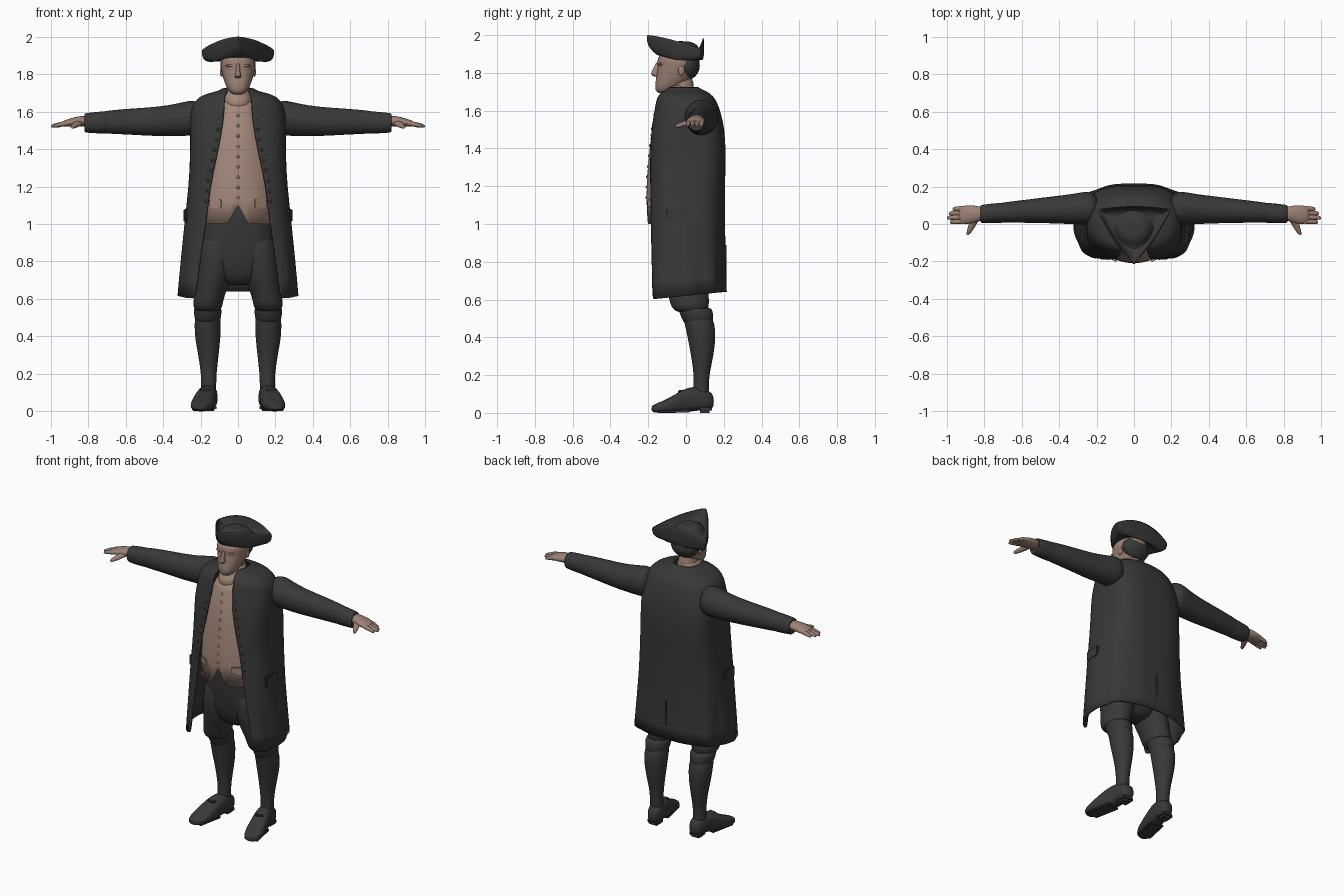
import bpy, bmesh
from math import sin, cos, pi, asin, radians
from mathutils import Matrix

old = bpy.data.objects.get("Cube")
if old:
    bpy.data.objects.remove(old)


def material(name, rgb):
    m = bpy.data.materials.new(name)
    m.use_nodes = True
    m.diffuse_color = (*rgb, 1)
    m.node_tree.nodes["Principled BSDF"].inputs["Base Color"].default_value = (*rgb, 1)
    return m


DARK = material("charcoal cloth", (0.04, 0.04, 0.04))
SKIN = material("skin", (0.33, 0.22, 0.175))
LINEN = material("tan waistcoat", (0.375, 0.25, 0.2))


def finish(bm, name, mat, mirror=False, subsurf=0, thick=0):
    bmesh.ops.recalc_face_normals(bm, faces=bm.faces)
    mesh = bpy.data.meshes.new(name)
    bm.to_mesh(mesh)
    bm.free()
    mesh.materials.append(mat)
    ob = bpy.data.objects.new(name, mesh)
    bpy.context.collection.objects.link(ob)
    bpy.ops.object.select_all(action="DESELECT")
    ob.select_set(True)
    bpy.context.view_layer.objects.active = ob
    bpy.ops.object.shade_smooth_by_angle(angle=radians(50))
    if subsurf:
        ob.modifiers.new("round", "SUBSURF").levels = subsurf
        ob.modifiers["round"].render_levels = subsurf
    if thick:
        mod = ob.modifiers.new("thickness", "SOLIDIFY")
        mod.thickness, mod.offset = thick, 0
    if mirror:
        ob.modifiers.new("mirror", "MIRROR")
    return ob


def skin_rings(rings, closed=True, caps=True):
    """Bridge equal-length point rows into a surface."""
    bm = bmesh.new()
    rows = [[bm.verts.new(p) for p in ring] for ring in rings]
    n = len(rows[0])
    for lo, hi in zip(rows, rows[1:]):
        for i in range(n if closed else n - 1):
            j = (i + 1) % n
            bm.faces.new((lo[i], lo[j], hi[j], hi[i]))
    if caps:
        bm.faces.new(rows[0])
        bm.faces.new(rows[-1])
    return bm


def spow(v, p):
    return abs(v) ** p * (1 if v >= 0 else -1)


def loft(name, axis, rows, mat, mirror=True, power=2, n=20):
    """Rows are (position on axis, two centre values, two radii)."""
    rings = []
    for t, u, v, ru, rv in rows:
        ring = []
        for k in range(n):
            a = 2 * pi * k / n
            p = [u + ru * spow(cos(a), 2 / power), v + rv * spow(sin(a), 2 / power)]
            p.insert("xyz".index(axis), t)
            ring.append(p)
        rings.append(ring)
    return finish(skin_rings(rings), name, mat, mirror, 1)


def block(name, centre, size, mat, turn=0, mirror=True):
    bm = bmesh.new()
    bmesh.ops.create_cube(bm, size=1, matrix=Matrix.Translation(centre)
                          @ Matrix.Rotation(turn, 4, "Z") @ Matrix.Diagonal((*size, 1)))
    bmesh.ops.bevel(bm, geom=bm.edges[:], offset=min(size) * 0.3, segments=2, affect="EDGES")
    return finish(bm, name, mat, mirror)


def balls(name, spots, size, mat, mirror):
    bm = bmesh.new()
    for s in spots:
        bmesh.ops.create_uvsphere(bm, u_segments=16, v_segments=10, radius=1,
                                  matrix=Matrix.Translation(s) @ Matrix.Diagonal((*size, 1)))
    return finish(bm, name, mat, mirror)


def sample(rows, z):
    """Interpolate a table sorted downward by its first value."""
    for a, b in zip(rows, rows[1:]):
        if a[0] >= z >= b[0]:
            f = (a[0] - z) / (a[0] - b[0])
            return [p + (q - p) * f for p, q in zip(a, b)]


# Open-fronted long coat: height, half width, front, back, opening
COAT = [(1.72, .08, -.10, .06, .055), (1.705, .10, -.115, .085, .06),
        (1.695, .15, -.13, .11, .065), (1.675, .21, -.15, .14, .07), (1.63, .24, -.16, .165, .073),
        (1.58, .248, -.168, .18, .076), (1.5, .25, -.18, .2, .085),
        (1.35, .25, -.19, .205, .115), (1.2, .258, -.195, .2, .15),
        (1.0, .28, -.195, .2, .17), (.8, .297, -.197, .205, .205), (.62, .31, -.2, .21, .225)]


def coat_point(row, f):
    """Point on the left half; f runs from the front edge to the back."""
    z, hw, yf, yb, gap = row
    front = 3.2 if z < 1.55 else 2.4
    start = asin((gap / hw) ** (front / 2))
    a = start + (pi - start) * f
    p = 2.6 if cos(a) < 0 and z < 1.1 else front
    fold = 1 + .06 * max(0, 1.1 - z) * sin(f * 22) * sin(pi * f)
    x = hw * abs(sin(a)) ** (2 / p) * fold
    y = (yf + yb) / 2 - (yb - yf) / 2 * spow(cos(a), 2 / p) * fold
    if f == 1:
        x = 0
    return (x, y, z + (.1 * y if z < .7 else 0))


STEPS = 28
coat_rows = []
for row in COAT:
    half = [coat_point(row, k / STEPS) for k in range(STEPS + 1)]
    coat_rows.append(half + [(-x, y, z) for x, y, z in half[-2::-1]])
finish(skin_rings(coat_rows, False, False), "coat", DARK, subsurf=1, thick=.012)

spots = []
for k in range(9):
    x, y, z = coat_point(sample(COAT, 1.56 - k * .055), .02)
    spots.append((x + .006, y - .003, z))
balls("coat_buttons", spots, (.008, .006, .008), DARK, True)
block("coat_pocket_flaps", (.277, -.05, 1.045), (.018, .11, .07), DARK, -.08)
block("back_vent_edge", (0, .209, .77), (.008, .012, .24), DARK, mirror=False)

# Sleeves and turned cuffs
loft("sleeves", "x", [(.19, .08, 1.565, .07, .08), (.235, .083, 1.566, .09, .095),
     (.27, .083, 1.564, .09, .094), (.32, .08, 1.557, .082, .088), (.42, .076, 1.547, .074, .08),
     (.55, .07, 1.547, .064, .072), (.68, .062, 1.545, .056, .064), (.8, .055, 1.54, .047, .052)], DARK)
loft("cuffs", "x", [(.69, .06, 1.543, .052, .058), (.7, .06, 1.543, .056, .062),
     (.81, .054, 1.54, .05, .054), (.822, .054, 1.54, .047, .05), (.815, .054, 1.54, .03, .03)], DARK)

# Hands with separate fingers held together
loft("palms", "x", [(.79, .055, 1.55, .034, .029), (.83, .055, 1.55, .04, .029),
     (.87, .051, 1.546, .051, .026), (.91, .049, 1.54, .05, .02), (.94, .047, 1.535, .042, .014)], SKIN)
for k, (name, tip) in enumerate(zip(("little", "ring", "middle", "index"), (.97, .99, 1.0, .985))):
    y = .084 - .023 * k
    loft(name + "_fingers", "x", [(.89, y, 1.54, .014, .015), (.94, y - .002, 1.534, .014, .014),
         (tip - .015, y - .004, 1.526, .013, .011), (tip, y - .005, 1.521, .008, .007)], SKIN, n=10)
loft("thumbs", "y", [(.04, .845, 1.543, .026, .019), (0, .86, 1.533, .023, .016),
     (-.035, .878, 1.522, .016, .013), (-.06, .888, 1.516, .009, .009)], SKIN, n=10)

# Waistcoat front with a notched hem
VEST = [(1.67, .07, -.125), (1.6, .11, -.16), (1.4, .16, -.188),
        (1.25, .185, -.202), (1.13, .195, -.205), (1.0, .2, -.203)]
vest_rows = []
for z, hw, yf in VEST:
    ring = []
    for k in range(33):
        a = radians(-80 + 5 * k)
        x = hw * sin(a)
        notch = max(0, .1 - 1.8 * abs(x)) if z == 1.0 else 0
        ring.append((x, -.06 + (yf + .06) * cos(a), z + notch))
    vest_rows.append(ring)
finish(skin_rings(vest_rows, False, False), "waistcoat", LINEN, thick=.008)
balls("waistcoat_buttons", [(0, sample(VEST, z)[2] - .004, z) for z in
      [1.14 + .055 * k for k in range(9)]], (.008, .006, .008), LINEN, False)
block("waistcoat_pocket_flaps", (.12, -.181, 1.11), (.07, .014, .045), LINEN, .55)

# Neck and neck cloth
loft("neck", "z", [(1.6, 0, -.03, .065, .07), (1.7, 0, -.03, .06, .07),
     (1.8, 0, -.03, .06, .075)], SKIN, False)
loft("cravat", "z", [(1.6, 0, -.055, .07, .09), (1.64, 0, -.058, .08, .098), (1.67, 0, -.055, .08, .096),
     (1.69, 0, -.046, .073, .086), (1.72, 0, -.04, .07, .082), (1.74, 0, -.035, .063, .076)], LINEN, False)

# Head and facial features
loft("head", "z", [(1.69, 0, -.115, .025, .03), (1.705, 0, -.11, .046, .05), (1.73, 0, -.092, .061, .073),
     (1.765, 0, -.068, .075, .092), (1.8, 0, -.05, .085, .104), (1.825, 0, -.044, .09, .104),
     (1.845, 0, -.04, .093, .112), (1.87, 0, -.04, .094, .112), (1.91, 0, -.04, .085, .1)],
     SKIN, False, 2.2, 28)
loft("nose", "z", [(1.778, 0, -.152, .012, .012), (1.787, 0, -.163, .02, .022),
     (1.8, 0, -.163, .015, .024), (1.83, 0, -.152, .01, .018), (1.86, 0, -.145, .009, .012)], SKIN, False, n=12)
balls("brows", [(.036, -.133, 1.846)], (.03, .014, .008), SKIN, True)
balls("lips", [(0, -.15, 1.757), (0, -.148, 1.748)], (.024, .01, .006), SKIN, False)
balls("chin", [(0, -.142, 1.718)], (.028, .02, .02), SKIN, False)
balls("ears", [(.087, -.025, 1.812)], (.009, .017, .026), SKIN, True)
balls("hair", [(0, .01, 1.84)], (.094, .063, .075), DARK, False)

# Three-cornered hat: one folded sheet from head opening, over the brim, to the crown
CORNERS = [(0, -.24), (.235, .095), (-.235, .095)]


def hat_ring(size, base, lift, sag, roundness):
    """Blend a triangle with an oval; lift raises the front, sag lowers the rear corners."""
    ring = []
    for side in range(3):
        (ax, ay), (bx, by) = CORNERS[side], CORNERS[(side + 1) % 3]
        for k in range(16):
            f = k / 16
            tx, ty = ax + (bx - ax) * f, ay + (by - ay) * f
            a = (side + f) * 2 * pi / 3
            x = tx * (1 - roundness) + .14 * sin(a) * roundness
            y = ty * (1 - roundness) - (.14 * cos(a) + .02) * roundness
            rear = min(1, abs(tx) / .235) ** 2
            front = max(0, (-.03 - ty) / .2)
            ring.append((x * size, -.03 + (y + .03) * size, base + lift * front - sag * rear))
    return ring


hat = [hat_ring(.6, 1.9, 0, 0, 1), hat_ring(.76, 1.872, .01, 0, .8),
       hat_ring(.86, 1.862, .05, 0, .45), hat_ring(.96, 1.885, .06, .008, .28),
       hat_ring(.96, 1.988, .013, .063, .22), hat_ring(.92, 1.994, .01, .063, .24),
       hat_ring(.82, 1.94, .02, .03, .4), hat_ring(.7, 1.918, .01, 0, .9),
       hat_ring(.62, 1.945, 0, 0, 1), hat_ring(.45, 1.963, 0, 0, 1), hat_ring(.2, 1.968, 0, 0, 1)]
finish(skin_rings(hat), "three_cornered_hat", DARK, subsurf=1)

# Breeches
loft("breeches_seat", "z", [(1.2, 0, -.01, .17, .14), (1.05, 0, -.005, .185, .155), (.95, 0, 0, .2, .152),
     (.85, 0, 0, .205, .14), (.77, 0, 0, .18, .125), (.71, 0, 0, .12, .1), (.67, 0, 0, .07, .07)],
     DARK, False, 2.4, 28)
loft("breeches_legs", "z", [(.98, .1, -.005, .1, .135), (.82, .113, -.005, .107, .133), (.7, .13, 0, .094, .118),
     (.62, .152, .015, .081, .107), (.58, .16, .018, .081, .105), (.55, .162, .025, .076, .095),
     (.53, .162, .03, .06, .075)], DARK)
loft("knee_bands", "z", [(.56, .162, .045, .07, .085), (.545, .162, .05, .077, .092),
     (.5, .162, .062, .072, .085), (.46, .162, .068, .062, .073)], DARK)

# Stockinged calves, shoes, heels and buckles
loft("stockings", "z", [(.55, .162, .05, .068, .08), (.46, .162, .075, .071, .08), (.4, .162, .083, .07, .075),
     (.3, .158, .087, .055, .06), (.2, .156, .082, .041, .04), (.13, .157, .08, .041, .042),
     (.06, .157, .08, .04, .04)], DARK)
loft("shoes", "y", [(.148, .15, .06, .022, .03), (.128, .152, .065, .043, .05), (.07, .157, .077, .05, .064),
     (.01, .168, .07, .053, .066), (-.04, .18, .055, .058, .055), (-.1, .192, .036, .062, .037),
     (-.15, .201, .026, .053, .027), (-.185, .206, .022, .026, .016)], DARK, power=2.6)
block("shoe_heels", (.154, .1, .02), (.078, .075, .04), DARK)
block("shoe_soles", (.186, -.07, .009), (.09, .17, .016), DARK, .2)
block("shoe_buckles", (.174, -.018, .112), (.055, .04, .016), DARK, .2)
